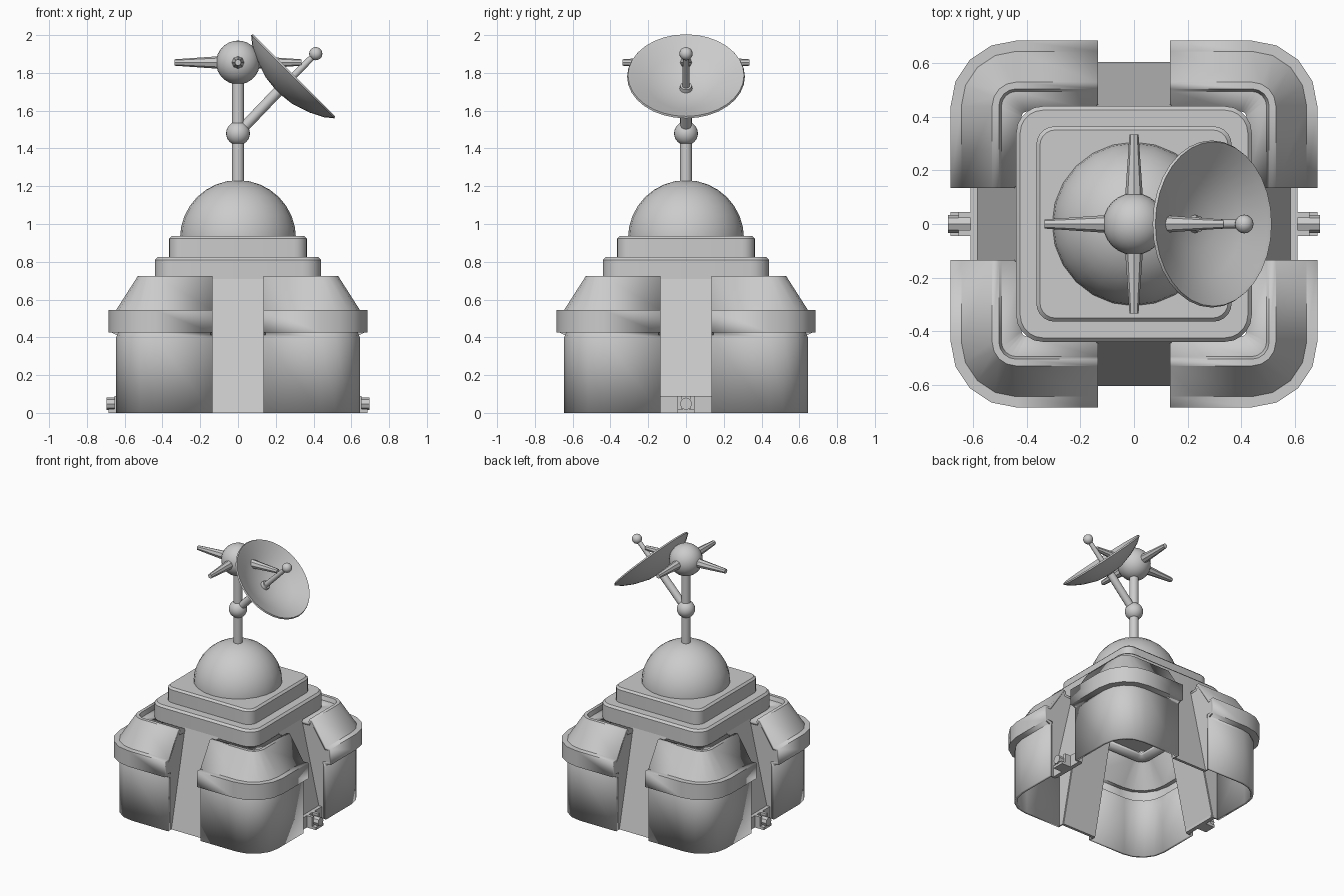
import bpy, bmesh, math
from mathutils import Vector, Matrix

if "Cube" in bpy.data.objects:
    bpy.data.objects.remove(bpy.data.objects["Cube"])

grey = bpy.data.materials.new("plain grey")
grey.diffuse_color = (0.6, 0.6, 0.6, 1)
grey.use_nodes = True
grey.node_tree.nodes["Principled BSDF"].inputs["Base Color"].default_value = grey.diffuse_color


def add(name, bm, fix=True):
    if fix:
        bmesh.ops.recalc_face_normals(bm, faces=bm.faces)
    me = bpy.data.meshes.new(name)
    bm.to_mesh(me)
    bm.free()
    me.materials.append(grey)
    ob = bpy.data.objects.new(name, me)
    bpy.context.collection.objects.link(ob)
    return ob


def ball(name, pos, r, u=24, v=16):
    bm = bmesh.new()
    bmesh.ops.create_uvsphere(bm, u_segments=u, v_segments=v, radius=r,
                              matrix=Matrix.Translation(pos))
    return add(name, bm)


def tube(name, a, b, r1, r2, n=12):
    a, b = Vector(a), Vector(b)
    rot = (b - a).to_track_quat('Z', 'Y').to_matrix().to_4x4()
    bm = bmesh.new()
    bmesh.ops.create_cone(bm, cap_ends=True, segments=n, radius1=r1, radius2=r2,
                          depth=(b - a).length,
                          matrix=Matrix.Translation((a + b) / 2) @ rot)
    return add(name, bm)


def box(name, lo, hi, turn):
    bm = bmesh.new()
    size = [h - l for l, h in zip(lo, hi)]
    mid = [(h + l) / 2 for l, h in zip(lo, hi)]
    bmesh.ops.create_cube(bm, size=1, matrix=turn @ Matrix.Translation(mid)
                          @ Matrix.Diagonal((*size, 1)))
    return add(name, bm)


def prism(name, pts, x0, x1, turn):
    """Extrude a (y, z) outline from x0 to x1."""
    bm = bmesh.new()
    f = bm.faces.new([bm.verts.new((x0, y, z)) for y, z in pts])
    ex = bmesh.ops.extrude_face_region(bm, geom=[f])["geom"]
    bmesh.ops.translate(bm, vec=(x1 - x0, 0, 0),
                        verts=[v for v in ex if isinstance(v, bmesh.types.BMVert)])
    bm.transform(turn)
    return add(name, bm)


def arc(c, r, n):
    """Quarter circle from +y round to +x about (c, c)."""
    return [(c + r * math.sin(t), c + r * math.cos(t))
            for t in (math.pi / 2 * i / n for i in range(n + 1))]


# Corner shells: wall, overhanging band, sloping roof and sunken gutter
GAP = 0.135
shell = [(0.645, 0), (0.645, 0.4), (0.635, 0.425), (0.685, 0.425), (0.685, 0.545),
         (0.645, 0.545), (0.53, 0.725), (0.505, 0.725), (0.495, 0.695), (0.42, 0.695)]


def corner_shell(turn):
    bm = bmesh.new()
    rows = []
    for off, z in shell:
        c = min(0.44, off - 0.02)
        path = [(GAP, off)] + arc(c, off - c, 4) + [(off, GAP)]
        rows.append([bm.verts.new((x, y, z)) for x, y in path])
    for lo, hi in zip(rows, rows[1:]):
        for i in range(len(lo) - 1):
            bm.faces.new((lo[i], hi[i], hi[i + 1], lo[i + 1]))
    bm.transform(turn)
    ob = add("corner_shell", bm, False)
    m = ob.modifiers.new("thickness", 'SOLIDIFY')
    m.thickness, m.offset = 0.02, -1


# Recessed sloping panels with side cheeks closing the slot
ramp = [(0.605, 0), (0.44, 0.71), (0.42, 0.71), (0.585, 0)]
cheek = [(0.59, 0), (0.638, 0), (0.638, 0.41), (0.68, 0.43), (0.68, 0.54),
         (0.64, 0.54), (0.528, 0.715), (0.49, 0.69), (0.43, 0.69)]
for k in range(4):
    turn = Matrix.Rotation(k * math.pi / 2, 4, 'Z')
    corner_shell(turn)
    prism("sloping_panel", ramp, -GAP - 0.005, GAP + 0.005, turn)
    for s in (-1, 1):
        prism("slot_cheek", cheek, s * (GAP + 0.001), s * (GAP + 0.01), turn)

# Clamps at the foot of the left and right panels
for a in (0, math.pi):
    turn = Matrix.Rotation(a, 4, 'Z')
    box("foot_step", (0.58, -GAP, 0), (0.61, GAP, 0.09), turn)
    for s in (-1, 1):
        y0, y1 = sorted((s * 0.022, s * 0.045))
        box("clamp_jaw", (0.6, y0, 0.015), (0.655, y1, 0.09), turn)
    tube("clamp_pin", turn @ Vector((0.6, 0, 0.048)), turn @ Vector((0.695, 0, 0.048)),
         0.033, 0.033, 8)
    box("clamp_base", (0.6, -0.045, 0), (0.685, 0.045, 0.02), turn)


# Rounded square tiers
def tier(name, half, z0, z1, r, bevel):
    bm = bmesh.new()
    rows = []
    for inset, z in ((0, z0), (0, z1 - bevel), (bevel, z1)):
        quarter = arc(half - r, r - inset, 5)
        pts = [Matrix.Rotation(-k * math.pi / 2, 2) @ Vector(p)
               for k in range(4) for p in quarter]
        rows.append([bm.verts.new((p.x, p.y, z)) for p in pts])
    n = len(rows[0])
    for lo, hi in zip(rows, rows[1:]):
        for i in range(n):
            bm.faces.new((lo[i], hi[i], hi[(i + 1) % n], lo[(i + 1) % n]))
    bm.faces.new(rows[0])
    bm.faces.new(rows[-1])
    add(name, bm)


tier("lower_tier", 0.44, 0.70, 0.825, 0.1, 0.015)
tier("upper_tier", 0.365, 0.82, 0.937, 0.07, 0.014)

# Dome: upper part of a sphere
bm = bmesh.new()
bmesh.ops.create_uvsphere(bm, u_segments=24, v_segments=16, radius=0.307,
                          matrix=Matrix.Translation((0, 0, 0.925)))
bmesh.ops.bisect_plane(bm, geom=bm.verts[:] + bm.edges[:] + bm.faces[:],
                       plane_co=(0, 0, 0.92), plane_no=(0, 0, -1), clear_outer=True)
add("dome", bm)

# Mast, joint and head with four spikes
tube("mast", (0, 0, 1.2), (0, 0, 1.8), 0.032, 0.032, 16)
ball("mast_joint", (0, 0, 1.48), 0.063)
head = Vector((0, 0, 1.855))
ball("head_ball", head, 0.116)
for d in ((1, 0, 0), (-1, 0, 0), (0, 1, 0), (0, -1, 0)):
    d = Vector(d)
    tube("head_spike", head + d * 0.09, head + d * 0.335, 0.034, 0.017, 8)

# Dish lathed round its tilted axis
axis = Vector((1, 0, 1)).normalized()
rim = Vector((0.29, 0, 1.78))
profile = [(0, -0.115), (0.1, -0.104), (0.2, -0.07), (0.27, -0.034), (0.312, 0),
           (0.307, 0.01), (0.292, 0.004), (0.2, -0.046), (0.1, -0.082), (0, -0.093)]
bm = bmesh.new()
vs = [bm.verts.new((r, 0, h)) for r, h in profile]
es = [bm.edges.new(p) for p in zip(vs, vs[1:])]
bmesh.ops.spin(bm, geom=vs + es, axis=(0, 0, 1), cent=(0, 0, 0), steps=32,
               angle=2 * math.pi)
bmesh.ops.remove_doubles(bm, verts=bm.verts, dist=1e-4)
bm.transform(Matrix.Translation(rim) @ axis.to_track_quat('Z', 'Y').to_matrix().to_4x4())
add("dish", bm)

# Dish arm, feed collar, feed rod and feed ball
tube("dish_arm", (0, 0, 1.48), rim - axis * 0.1, 0.028, 0.028)
tube("feed_collar", rim - axis * 0.1, rim - axis * 0.068, 0.036, 0.03)
tube("feed_rod", rim - axis * 0.09, rim + axis * 0.17, 0.02, 0.016)
ball("feed_ball", rim + axis * 0.172, 0.035, 16, 10)

# Smooth shading with sharp edges kept
bpy.ops.object.select_all(action='SELECT')
bpy.context.view_layer.objects.active = bpy.data.objects["dome"]
bpy.ops.object.shade_smooth_by_angle(angle=math.radians(35))
